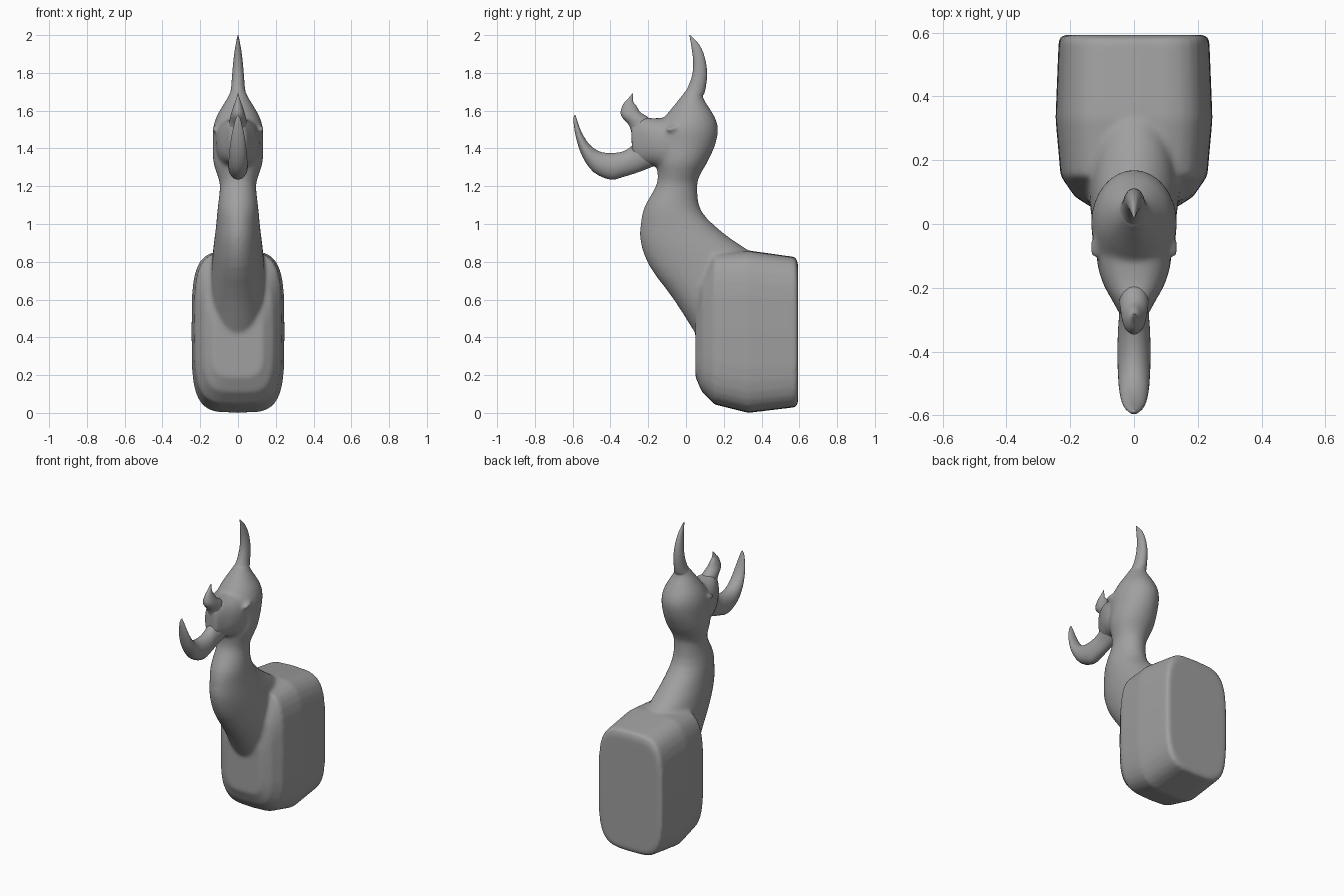
import bpy, bmesh, math
from mathutils import Vector, Matrix

cube = bpy.data.objects.get("Cube")
if cube:
    bpy.data.objects.remove(cube, do_unlink=True)

SIDES = 32
grey = bpy.data.materials.new("plain grey")
grey.use_nodes = True
colour = (0.35, 0.35, 0.35, 1)
grey.diffuse_color = colour
grey.node_tree.nodes["Principled BSDF"].inputs["Base Color"].default_value = colour


def blend(rows, steps):
    """Run a smooth curve through all ring values."""
    out = []
    for i in range(len(rows) - 1):
        quad = [rows[max(i - 1, 0)], rows[i], rows[i + 1], rows[min(i + 2, len(rows) - 1)]]
        for s in range(steps):
            t = s / steps
            out.append([b + t * ((c - a) / 2 + t * (a - 2.5 * b + 2 * c - d / 2
                        + t * (1.5 * (b - c) + (d - a) / 2)))
                        for a, b, c, d in zip(*quad)])
    return out + [rows[-1]]


def loft(bm, rows, steps=3, power=2.0):
    """Skin rings; each is one y, z edge, the opposite y, z edge, and half width."""
    part = bmesh.new()
    rings = []
    for y1, z1, y2, z2, width in blend(rows, steps):
        near, far = Vector((0, y1, z1)), Vector((0, y2, z2))
        ring = []
        for k in range(SIDES):
            a = math.tau * k / SIDES
            c, s = [math.copysign(abs(f(a)) ** (2 / power), f(a)) for f in (math.cos, math.sin)]
            p = (near + far) / 2 + (near - far) / 2 * c
            p.x = width * s
            ring.append(part.verts.new(p))
        rings.append(ring)
    for a, b in zip(rings, rings[1:]):
        for k in range(SIDES):
            j = (k + 1) % SIDES
            part.faces.new((a[k], a[j], b[j], b[k]))
    part.faces.new(rings[0])
    part.faces.new(rings[-1])
    bmesh.ops.recalc_face_normals(part, faces=part.faces)
    mesh = bpy.data.meshes.new("section")
    part.to_mesh(mesh)
    part.free()
    bm.from_mesh(mesh)
    bpy.data.meshes.remove(mesh)


def finish(bm, name):
    mesh = bpy.data.meshes.new(name)
    bm.to_mesh(mesh)
    bm.free()
    mesh.materials.append(grey)
    mesh.shade_smooth()
    obj = bpy.data.objects.new(name, mesh)
    bpy.context.collection.objects.link(obj)
    return obj


body = bmesh.new()

# Chest block, from its flat back to its rounded front
loft(body, [
    (.593, .05, .593, .79, .225), (.58, .03, .58, .825, .236),
    (.33, 0, .33, .86, .246), (.15, .045, .15, .85, .23),
    (.085, .11, .085, .72, .185), (.05, .19, .05, .55, .13),
], steps=1, power=4)

# Neck and skull
loft(body, [
    (.05, .42, .4, .46, .15), (-.065, .6, .42, .62, .15),
    (-.19, .77, .42, .78, .14), (-.24, .9, .33, .86, .13),
    (-.24, 1, .2, .95, .118), (-.22, 1.09, .08, 1.07, .108),
    (-.16, 1.2, .06, 1.2, .096), (-.15, 1.26, .075, 1.26, .11),
    (-.16, 1.33, .115, 1.33, .131), (-.16, 1.42, .155, 1.42, .133),
    (-.16, 1.5, .17, 1.5, .133), (-.11, 1.57, .155, 1.56, .115),
    (-.07, 1.62, .12, 1.62, .085), (-.03, 1.67, .09, 1.67, .055),
    (0, 1.71, .09, 1.71, .036),
])

# Muzzle
loft(body, [
    (0, 1.32, 0, 1.58, .11), (-.1, 1.29, -.1, 1.565, .118),
    (-.18, 1.31, -.18, 1.56, .1), (-.24, 1.32, -.24, 1.565, .068),
    (-.285, 1.35, -.29, 1.53, .042),
], power=2.4)

# Heavy eyelids
for side in (-1, 1):
    place = Matrix.Translation((side * .122, -.075, 1.505)) @ Matrix.Rotation(.25, 4, "X")
    bmesh.ops.create_uvsphere(body, u_segments=16, v_segments=8, radius=1,
                              matrix=place @ Matrix.Diagonal((.02, .035, .012, 1)))

bust = finish(body, "bust")
fuse = bust.modifiers.new("fuse", "REMESH")
fuse.mode = "VOXEL"
fuse.voxel_size = .011
fuse.use_smooth_shade = True
soften = bust.modifiers.new("soften", "SMOOTH")
soften.factor = .5
soften.iterations = 8

# Horns, each from a root inside the head to its tip
horns = {
    "crown_horn": [
        (-.05, 1.62, .11, 1.62, .075), (-.025, 1.67, .088, 1.67, .052),
        (.008, 1.72, .1, 1.7, .038), (.033, 1.79, .112, 1.79, .031),
        (.038, 1.86, .1, 1.88, .024), (.03, 1.93, .07, 1.95, .014),
        (.018, 2, .024, 2, .002),
    ],
    "nose_horn": [
        (-.28, 1.44, -.17, 1.48, .055), (-.3, 1.52, -.19, 1.555, .046),
        (-.345, 1.575, -.24, 1.59, .037), (-.335, 1.63, -.262, 1.625, .022),
        (-.31, 1.66, -.28, 1.65, .012), (-.285, 1.69, -.28, 1.69, .002),
    ],
    "chin_horn": [
        (-.16, 1.31, -.2, 1.47, .07), (-.25, 1.275, -.285, 1.415, .048),
        (-.33, 1.25, -.33, 1.385, .05), (-.4, 1.235, -.4, 1.375, .052),
        (-.49, 1.275, -.46, 1.385, .05), (-.55, 1.36, -.51, 1.42, .045),
        (-.583, 1.46, -.55, 1.48, .034), (-.596, 1.55, -.575, 1.545, .016),
        (-.59, 1.577, -.585, 1.577, .003),
    ],
}
for name, rows in horns.items():
    bm = bmesh.new()
    loft(bm, rows)
    finish(bm, name)
